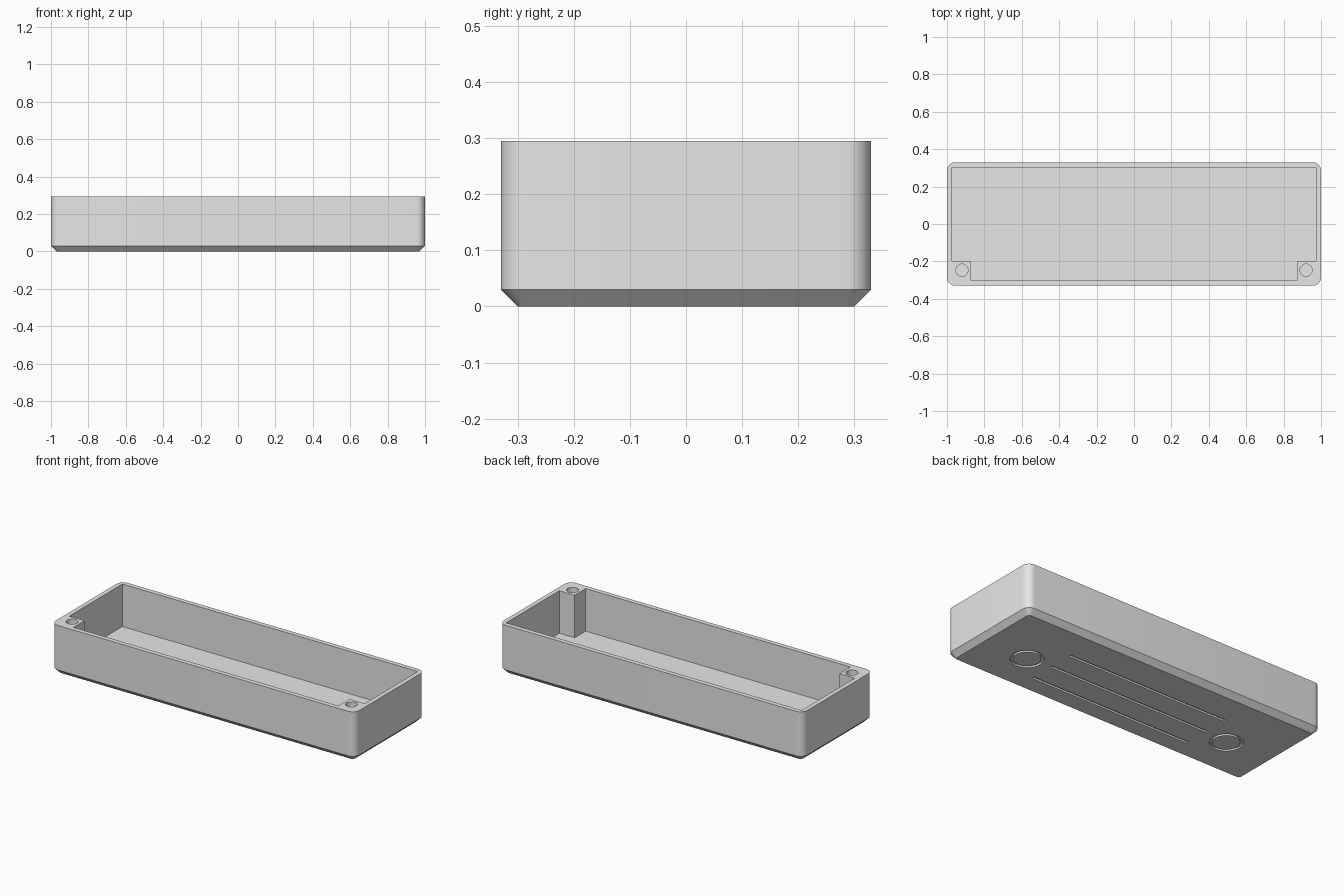
import bpy
import bmesh
import math
from mathutils import Vector

cube = bpy.data.objects.get("Cube")
if cube:
    bpy.data.objects.remove(cube, do_unlink=True)

HALF_X, HALF_Y, HEIGHT = 1.0, 0.33, 0.295
CHAMFER, RADIUS, FLOOR = 0.03, 0.045, 0.042

grey = bpy.data.materials.new("plain_grey")
grey.use_nodes = True
colour = (0.8, 0.8, 0.8, 1)
grey.diffuse_color = colour
grey.node_tree.nodes["Principled BSDF"].inputs["Base Color"].default_value = colour


def finish(bm, name):
    bmesh.ops.recalc_face_normals(bm, faces=bm.faces)
    mesh = bpy.data.meshes.new(name)
    bm.to_mesh(mesh)
    bm.free()
    mesh.materials.append(grey)
    obj = bpy.data.objects.new(name, mesh)
    bpy.context.collection.objects.link(obj)
    return obj


def loft(name, rings):
    """Solid through stacked rings of equal point count."""
    bm = bmesh.new()
    loops = [[bm.verts.new(p) for p in ring] for ring in rings]
    n = len(loops[0])
    for low, high in zip(loops, loops[1:]):
        for i in range(n):
            j = (i + 1) % n
            bm.faces.new((low[i], low[j], high[j], high[i]))
    bm.faces.new(loops[0][::-1])
    bm.faces.new(loops[-1])
    return finish(bm, name)


def prism(name, outline, z0, z1):
    return loft(name, [[(x, y, z) for x, y in outline] for z in (z0, z1)])


def rounded(hx, hy, r, z, steps=8):
    points = []
    for k, (sx, sy) in enumerate(((1, 1), (-1, 1), (-1, -1), (1, -1))):
        for s in range(steps + 1):
            a = (k + s / steps) * math.pi / 2
            points.append((sx * (hx - r) + r * math.cos(a),
                           sy * (hy - r) + r * math.sin(a), z))
    return points


def circle(cx, cy, r, n):
    return [(cx + r * math.cos(math.tau * i / n),
             cy + r * math.sin(math.tau * i / n)) for i in range(n)]


def ring_solid(name, cx, cy, inner, outer, z0, z1, n=48):
    bm = bmesh.new()
    profile = [bm.verts.new((cx + r, cy, z)) for r, z in
               ((inner, z0), (outer, z0), (outer, z1), (inner, z1))]
    edges = [bm.edges.new((profile[i], profile[(i + 1) % 4])) for i in range(4)]
    bmesh.ops.spin(bm, geom=profile + edges, cent=Vector((cx, cy, 0)),
                   axis=(0, 0, 1), angle=math.tau, steps=n)
    bmesh.ops.remove_doubles(bm, verts=bm.verts, dist=1e-5)
    return finish(bm, name)


def cut(target, cutter):
    mod = target.modifiers.new("cut", "BOOLEAN")
    mod.operation = "DIFFERENCE"
    mod.solver = "EXACT"
    mod.object = cutter
    bpy.context.view_layer.objects.active = target
    bpy.ops.object.modifier_apply(modifier=mod.name)
    bpy.data.objects.remove(cutter, do_unlink=True)


# Outer shell: rounded corners, chamfered underside
tray = loft("tray", [
    rounded(HALF_X - CHAMFER, HALF_Y - CHAMFER, RADIUS - CHAMFER, 0),
    rounded(HALF_X, HALF_Y, RADIUS, CHAMFER),
    rounded(HALF_X, HALF_Y, RADIUS, HEIGHT)])

# Cavity, notched to leave a square screw post in each front corner
ix, iy, px, py = 0.973, 0.302, 0.872, -0.198
right_half = [(px, -iy), (px, py), (ix, py), (ix, iy)]
left_half = [(-x, y) for x, y in reversed(right_half)]
cut(tray, prism("cavity", right_half + left_half, FLOOR, HEIGHT + 0.1))

# Screw holes and round foot grooves on both sides
for side in (-1, 1):
    cut(tray, prism("screw_hole", circle(side * 0.92, -0.247, 0.033, 24),
                    0.08, HEIGHT + 0.1))
    cut(tray, ring_solid("foot_groove", side * 0.68, -0.06, 0.074, 0.089, -0.05, 0.01))

# Three long grooves in the underside
for y in (-0.19, -0.04, 0.11):
    w, hx = 0.008, 0.53
    cut(tray, prism("long_groove", [(-hx, y - w), (hx, y - w), (hx, y + w), (-hx, y + w)],
                    -0.05, 0.01))

bpy.ops.object.select_all(action="DESELECT")
tray.select_set(True)
bpy.context.view_layer.objects.active = tray
bpy.ops.object.shade_smooth_by_angle(angle=math.radians(30))
